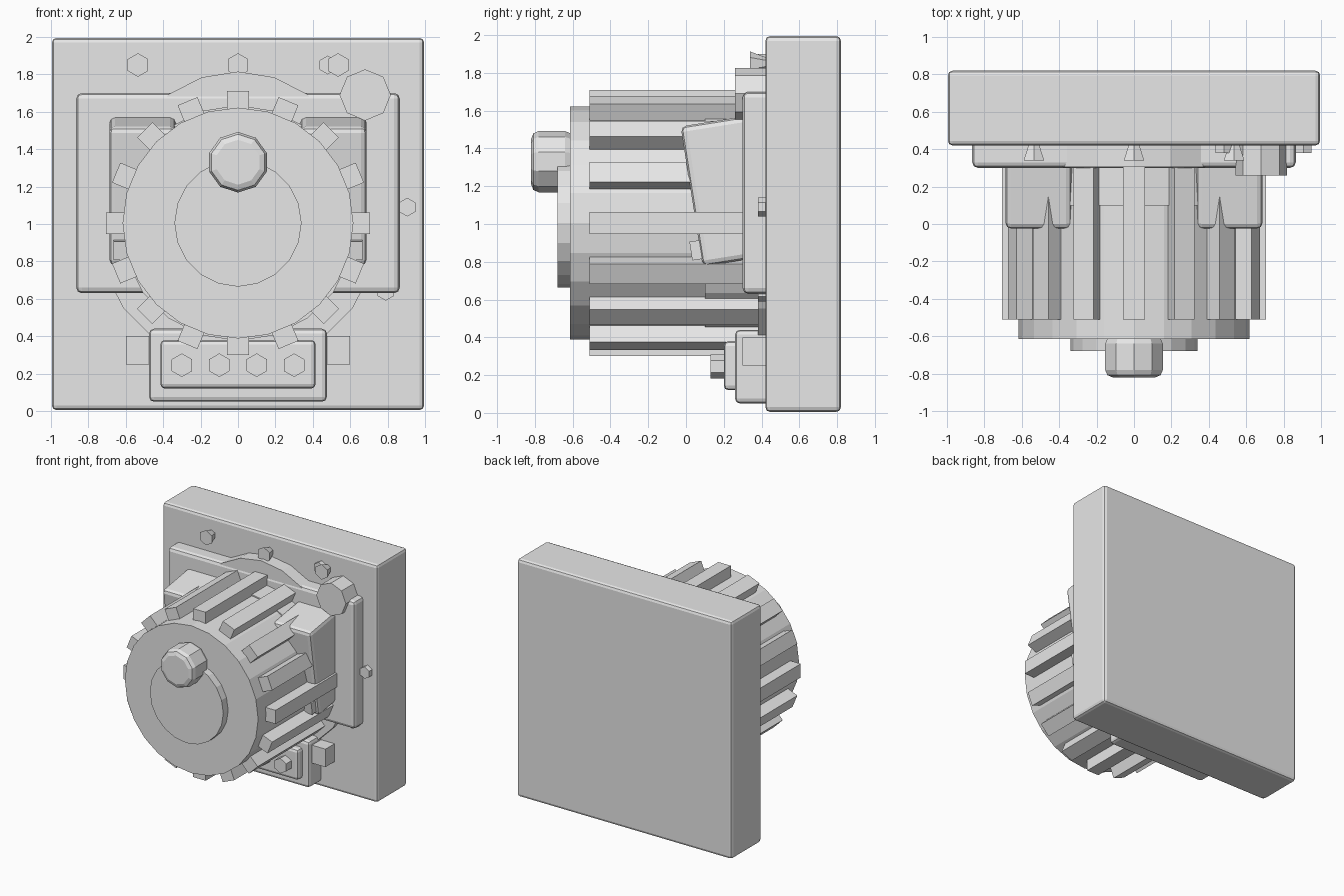
import bpy
from math import pi, cos, sin, radians

cube = bpy.data.objects.get("Cube")
if cube:
    bpy.data.objects.remove(cube, do_unlink=True)

grey = bpy.data.materials.new("light_grey")
grey.use_nodes = True
grey.diffuse_color = (0.8, 0.8, 0.8, 1)
grey.node_tree.nodes["Principled BSDF"].inputs["Base Color"].default_value = (0.8, 0.8, 0.8, 1)

BACK = 0.5  # fittings are sunk into the wall plate to this depth


def finish(name, bevel):
    ob = bpy.context.object
    ob.name = name
    ob.data.materials.append(grey)
    if bevel:
        mod = ob.modifiers.new("Bevel", "BEVEL")
        mod.width = bevel
        mod.segments = 2
        mod.limit_method = "ANGLE"
        mod.angle_limit = radians(40)
    return ob


def box(name, centre, size, bevel=0, rot=(0, 0, 0)):
    bpy.ops.mesh.primitive_cube_add(size=1, location=centre, rotation=rot)
    bpy.context.object.scale = size
    bpy.ops.object.transform_apply(location=False, rotation=False, scale=True)
    return finish(name, bevel)


def disc(name, x, z, radius, front, back=BACK, sides=20, bevel=0, back_radius=None):
    # Round part whose axis runs front to back, with a vertex at the top
    bpy.ops.mesh.primitive_cone_add(
        vertices=sides, radius1=back_radius or radius, radius2=radius,
        depth=back - front, location=(x, (front + back) / 2, z), rotation=(pi / 2, 0, 0))
    return finish(name, bevel)


# Wall plate and raised panel
box("wall_plate", (0, 0.62, 1.0), (1.99, 0.4, 1.99), 0.025)
box("raised_panel", (0, 0.4, 1.165), (1.73, 0.2, 1.07), 0.03)

# Flanges, drum and front hub
disc("upper_flange", 0, 1.19, 0.625, 0.305)
disc("lower_flange", 0, 1.0, 0.76, 0.38)
disc("drum", 0, 1.005, 0.617, -0.615, sides=24)
disc("drum_collar", 0, 1.005, 0.63, 0.1)
disc("hub_disc", 0, 1.005, 0.34, -0.68, -0.6)
disc("crank_knob", 0, 1.33, 0.162, -0.82, -0.6, sides=10, bevel=0.04)

# Grip ribs around the drum
RIBS = 16
for i in range(RIBS):
    a = 2 * pi * i / RIBS
    box("grip_rib", (0.64 * sin(a), -0.055, 1.005 + 0.64 * cos(a)),
        (0.115, 0.91, 0.13), rot=(0, a, 0))

# Tilted side lugs with small clips, and tabs beside the button box
for side in (-1, 1):
    box("side_lug", (side * 0.51, 0.277, 1.185), (0.355, 0.5, 0.75), 0.03, (radians(9), 0, 0))
    box("lug_clip", (side * 0.6, 0.08, 0.865), (0.13, 0.11, 0.1), rot=(radians(9), 0, 0))
    box("side_tab", (side * 0.5, 0.4, 0.325), (0.2, 0.2, 0.15))

# Button box
box("button_box", (0, 0.38, 0.245), (0.95, 0.24, 0.39), 0.025)
box("button_panel", (0, 0.3, 0.25), (0.83, 0.2, 0.26), 0.025)
for x in (-0.3, -0.1, 0.1, 0.3):
    disc("hex_button", x, 0.245, 0.063, 0.13, 0.3, sides=6)

# Flared bolts along the top, round cap and small bolts
for x in (-0.535, 0, 0.535):
    disc("flared_bolt", x, 1.85, 0.063, 0.34, 0.43, sides=6, back_radius=0.03)
disc("round_cap", 0.68, 1.69, 0.137, 0.26, sides=8)
for x, z in ((0.48, 1.85), (0.905, 1.09), (0.79, 0.64)):
    disc("small_bolt", x, z, 0.05, 0.38, sides=6)
